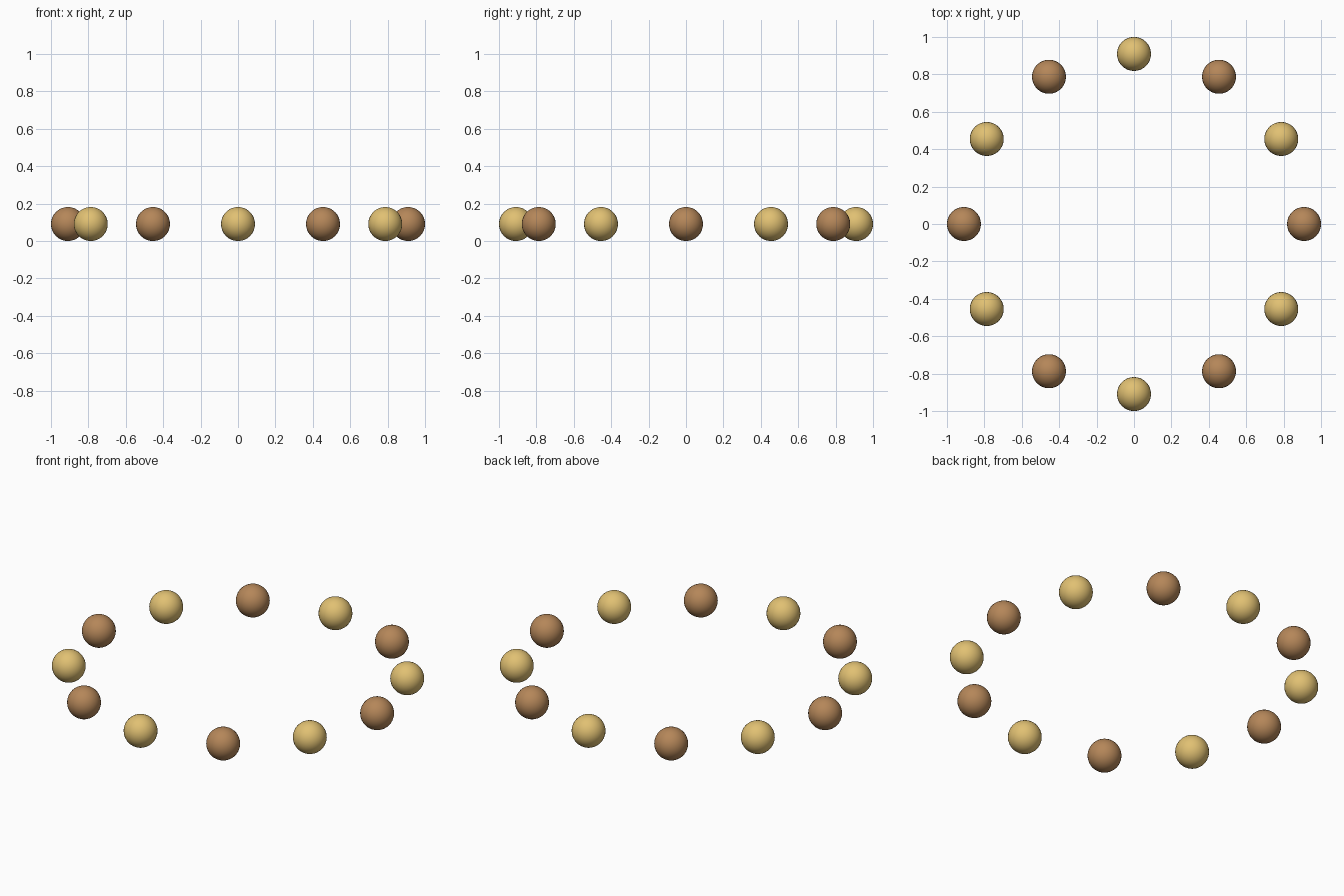
import bpy
from math import cos, sin, tau

if "Cube" in bpy.data.objects:
    bpy.data.objects.remove(bpy.data.objects["Cube"])

COUNT = 12
BEAD_R = 1 / 11      # bead radius
RING_R = 10 / 11     # radius of the ring through the bead centres


def material(name, rgb):
    m = bpy.data.materials.new(name)
    m.diffuse_color = (*rgb, 1)
    m.use_nodes = True
    m.node_tree.nodes["Principled BSDF"].inputs["Base Color"].default_value = m.diffuse_color
    return m


brown = material("brown", (0.46, 0.24, 0.10))
gold = material("gold", (0.75, 0.53, 0.17))

# Ring of beads in alternating colours, resting on the ground
for i in range(COUNT):
    a = tau * i / COUNT
    bpy.ops.mesh.primitive_uv_sphere_add(
        segments=32, ring_count=16, radius=BEAD_R,
        location=(RING_R * cos(a), RING_R * sin(a), BEAD_R))
    bead = bpy.context.object
    bead.name = f"{'gold' if i % 2 else 'brown'}_bead_{i + 1:02d}"
    bead.data.materials.append(gold if i % 2 else brown)
    bpy.ops.object.shade_smooth()
